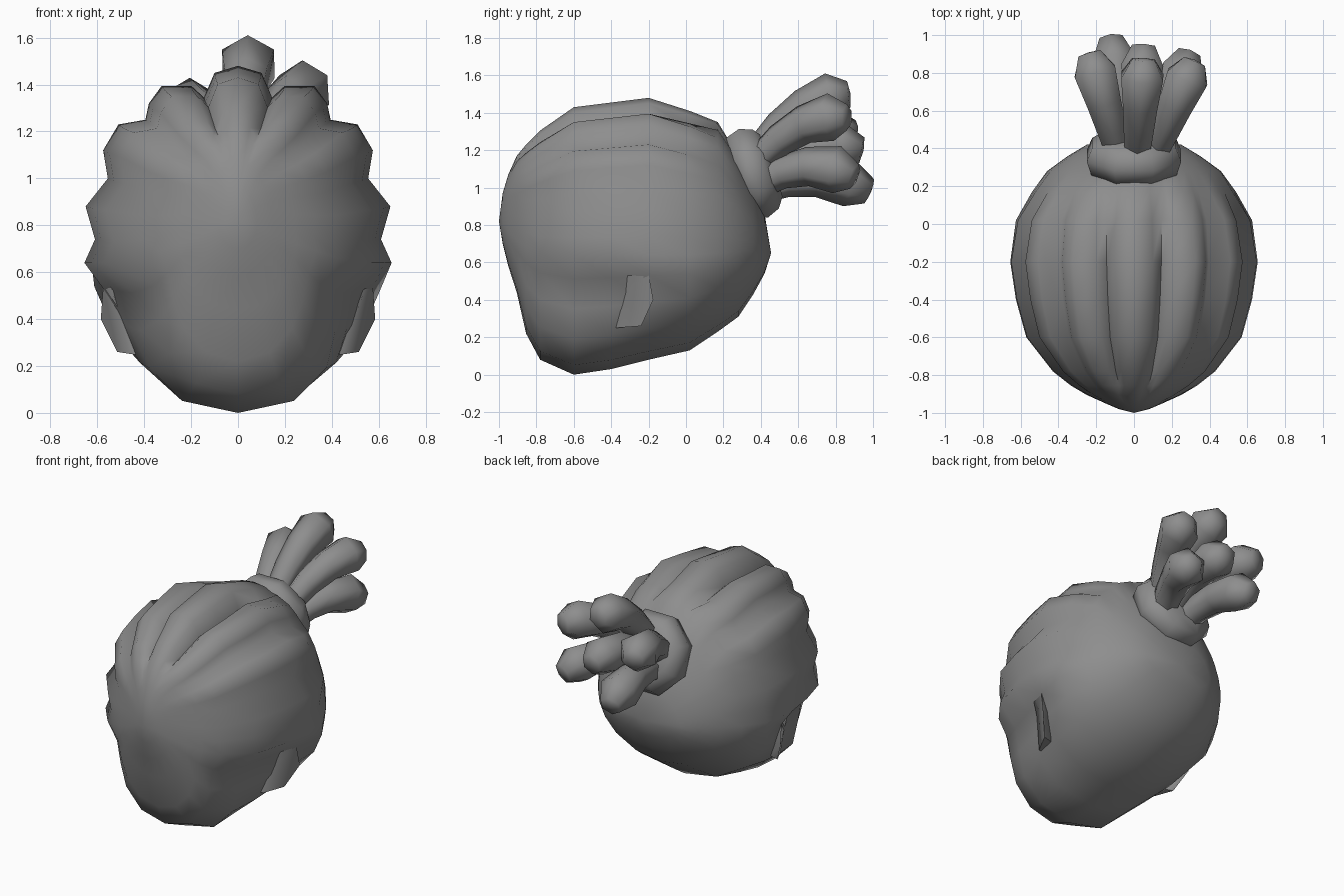
import bpy, bmesh, math
from mathutils import Vector

if "Cube" in bpy.data.objects:
    bpy.data.objects.remove(bpy.data.objects["Cube"])

gray = bpy.data.materials.new("clay gray")
gray.diffuse_color = (0.27, 0.27, 0.27, 1)
gray.use_nodes = True
gray.node_tree.nodes["Principled BSDF"].inputs["Base Color"].default_value = gray.diffuse_color


def make(name, verts, faces, angle=80):
    mesh = bpy.data.meshes.new(name)
    mesh.from_pydata([tuple(v) for v in verts], [], faces)
    bm = bmesh.new()
    bm.from_mesh(mesh)
    bmesh.ops.recalc_face_normals(bm, faces=bm.faces)
    bm.to_mesh(mesh)
    bm.free()
    mesh.materials.append(gray)
    ob = bpy.data.objects.new(name, mesh)
    bpy.context.collection.objects.link(ob)
    bpy.ops.object.select_all(action='DESELECT')
    ob.select_set(True)
    bpy.context.view_layer.objects.active = ob
    bpy.ops.object.shade_smooth_by_angle(angle=math.radians(angle))
    return ob


def loft(name, rings, start, end, angle=80):
    """Skin closed rings and finish both ends with a pole point."""
    n = len(rings[0])
    verts = [v for r in rings for v in r] + [start, end]
    faces = []
    for i in range(len(rings) - 1):
        for j in range(n):
            k = (j + 1) % n
            faces.append((i * n + j, i * n + k, (i + 1) * n + k, (i + 1) * n + j))
    s, last = len(rings) * n, (len(rings) - 1) * n
    for j in range(n):
        k = (j + 1) % n
        faces += [(s, k, j), (s + 1, last + j, last + k)]
    return make(name, verts, faces, angle)


# Head: braided cross-section over the crown, jaw section below
crown = [(0, 1.48), (.10, 1.45), (.145, 1.345), (.2, 1.395), (.325, 1.395), (.38, 1.32),
         (.395, 1.25), (.51, 1.23), (.575, 1.12), (.555, 1.0), (.65, .88), (.61, .74),
         (.655, .64)]
lower = [(-.2, .98, .77), (-.45, .89, .72), (-.7, .71, .66), (-.92, .39, .42), (-1, 0, 0)]
# y, half width, top z, side z, bottom z, braid depth, jaw narrowing
sections = [(-.98, .08, .97, .80, .70, 0, 0), (-.95, .15, 1.07, .76, .58, 0, 0),
            (-.905, .25, 1.17, .72, .44, .3, .1), (-.855, .335, 1.23, .69, .22, .6, .4),
            (-.78, .43, 1.305, .66, .08, .9, .7), (-.60, .57, 1.43, .64, .0, 1, .95),
            (-.40, .625, 1.455, .64, .03, 1, .85), (-.20, .655, 1.48, .64, .08, 1, .5),
            (.02, .625, 1.41, .64, .13, .7, 0), (.17, .54, 1.35, .65, .23, .15, 0),
            (.28, .46, 1.17, .66, .31, 0, 0), (.36, .35, 1.02, .66, .43, 0, 0),
            (.42, .25, .86, .66, .54, 0, 0)]
rings = []
for y, w, zt, zs, zb, depth, jaw in sections:
    half = []
    for x, z in crown:
        p = Vector((x / .655, (z - .64) / .84))
        p = p.normalized() * (1 + (p.length - 1) * depth)
        half.append((p.x * w, y, zs + p.y * (zt - zs)))
    for v, u_round, u_jaw in lower:
        u = u_round + (u_jaw - u_round) * jaw
        half.append((u * w, y, zs + v * (zs - zb)))
    rings.append(half + [(-x, yy, z) for x, yy, z in half[-2:0:-1]])
loft("head", rings, (0, -1, .82), (0, .455, .65))


def tube(name, centres, radii, sides, tip):
    """Tube through centre points, capped with a pole at each end."""
    rings = []
    for i, c in enumerate(centres):
        a, b = centres[max(i - 1, 0)], centres[min(i + 1, len(centres) - 1)]
        d = (b - a).normalized()
        side = d.cross(Vector((0, 0, 1))).normalized()
        up = side.cross(d)
        ring = []
        for j in range(sides):
            t = 2 * math.pi * (j + .5) / sides
            ring.append(c + radii[i] * (math.cos(t) * side + math.sin(t) * up))
        rings.append(ring)
    d = (centres[-1] - centres[-2]).normalized()
    return loft(name, rings, centres[0], centres[-1] + d * tip)


# Hair tie: squat tilted octagonal collar
axis = Vector((0, .95, .31))
tie = Vector((0, .37, 1.08))
tube("hair_tie", [tie + axis * s for s in (-.10, -.01, .06, .10)],
     [.24, .27, .24, .18], 8, 0.0)

# Gathered locks fanning out of the tie
tips = [(.05, .87, 1.50), (.32, .86, 1.375), (-.235, .90, 1.29),
        (.05, .94, 1.20), (.29, .90, 1.06), (-.12, .98, .98)]
for i, t in enumerate(tips):
    tip = Vector(t)
    root = Vector((tip.x * .35, .38, 1.09 + (tip.z - 1.25) * .4))
    pts = []
    for f in (0, .25, .52, .82, 1.0):
        p = root.lerp(tip, f)
        p.z += .30 * f * (1 - f)
        pts.append(p)
    tube(f"hair_lock_{i + 1}", pts, [.075, .09, .105, .128, .07], 6, .01)

# Ears: thin flared plates, front edge sunk into the head
outline = [(-.31, .54, .545), (-.20, .54, .575), (-.175, .40, .585),
           (-.24, .26, .515), (-.37, .25, .45), (-.32, .44, .51)]
for sign, name in ((1, "ear_right"), (-1, "ear_left")):
    outer = [(sign * x, y, z) for y, z, x in outline]
    inner = [(sign * (x - .07), y - .02, z) for y, z, x in outline]
    n = len(outline)
    faces = [tuple(range(n)), tuple(range(n, 2 * n))]
    faces += [(j, (j + 1) % n, n + (j + 1) % n, n + j) for j in range(n)]
    make(name, outer + inner, faces, 60)
